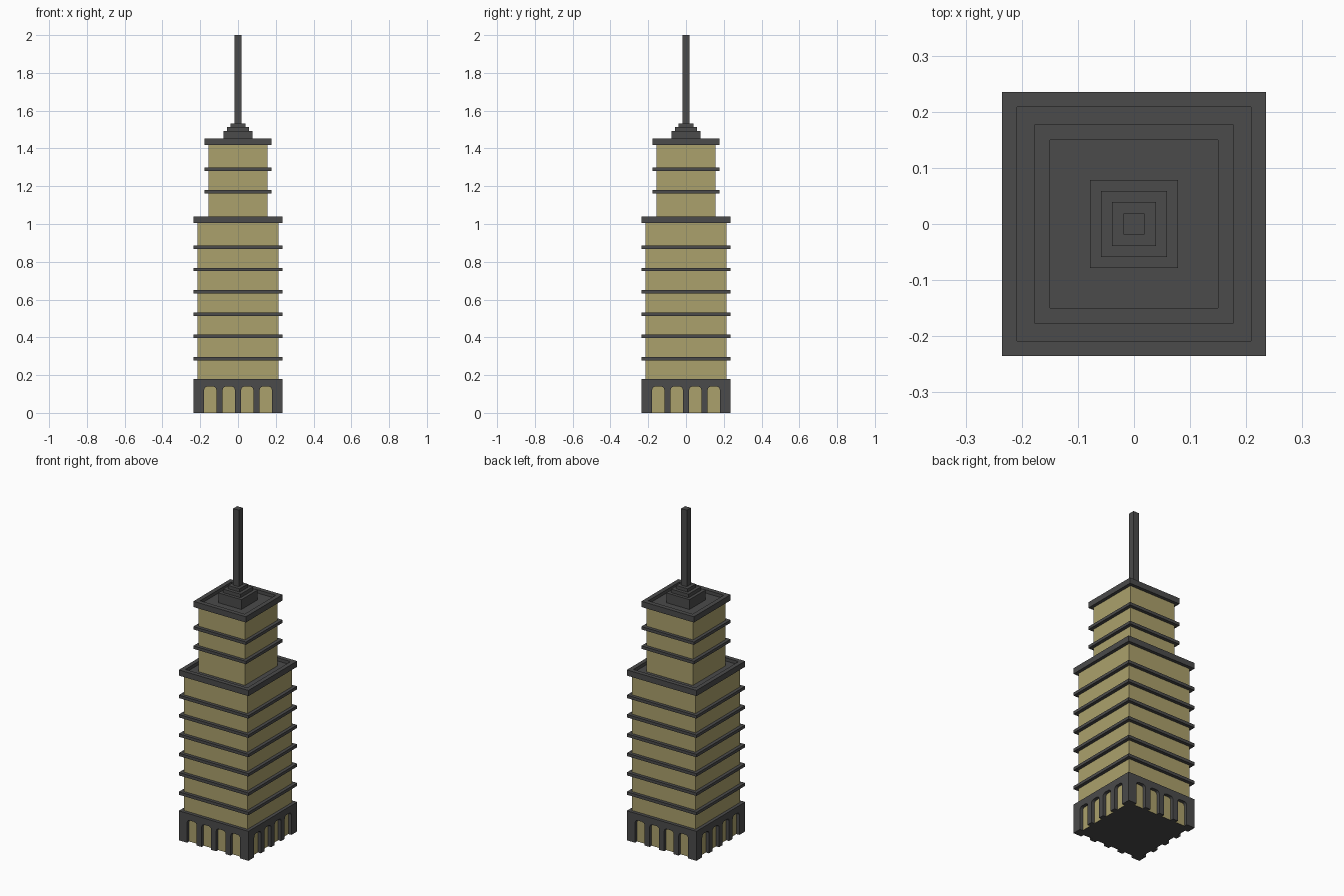
import bpy, bmesh, math
from mathutils import Matrix

if "Cube" in bpy.data.objects:
    bpy.data.objects.remove(bpy.data.objects["Cube"])


def material(name, rgb):
    m = bpy.data.materials.new(name)
    m.diffuse_color = (*rgb, 1)
    m.use_nodes = True
    m.node_tree.nodes["Principled BSDF"].inputs["Base Color"].default_value = m.diffuse_color
    return m


DARK = material("dark grey", (0.07, 0.07, 0.07))
SAND = material("sandy beige", (0.41, 0.355, 0.15))


def finish(name, bm, *mats):
    bmesh.ops.recalc_face_normals(bm, faces=bm.faces)
    me = bpy.data.meshes.new(name)
    bm.to_mesh(me)
    bm.free()
    for m in mats:
        me.materials.append(m)
    ob = bpy.data.objects.new(name, me)
    bpy.context.collection.objects.link(ob)
    return ob


def block(name, r, z0, z1, mat, rim=None, depth=0.02):
    """Square block of half width r; rim sinks the top inside a raised edge."""
    bm = bmesh.new()
    bmesh.ops.create_cube(bm, size=1)
    for v in bm.verts:
        v.co = (v.co.x * 2 * r, v.co.y * 2 * r, z0 if v.co.z < 0 else z1)
    if rim:
        bm.normal_update()
        top = max(bm.faces, key=lambda f: f.calc_center_median().z)
        bmesh.ops.inset_region(bm, faces=[top], thickness=r - rim)
        low = bmesh.ops.extrude_face_region(bm, geom=[top])["geom"]
        for v in low:
            if isinstance(v, bmesh.types.BMVert):
                v.co.z -= depth
        if top.is_valid:
            bmesh.ops.delete(bm, geom=[top], context='FACES_ONLY')
    return finish(name, bm, mat)


R, CORE = 0.235, 0.215

# Lower tower, running to the ground behind the arcade, with a dark underside
tower = block("lower_tower", CORE, 0, 1.01, SAND)
tower.data.materials.append(DARK)
for p in tower.data.polygons:
    if p.normal.z < -0.5:
        p.material_index = 1


# Arcade panels: one outline with four round-cornered openings
def arcade(name, half, angle):
    pts = [(-half, 0.18), (-half, 0)]
    w, top, c = 0.032, 0.14, 0.018
    for cx in (-0.147, -0.049, 0.049, 0.147):
        pts.append((cx - w, 0))
        for side in (-1, 1):
            for i in range(4):
                a = math.radians(30 * (i if side < 0 else 3 - i))
                pts.append((cx + side * (w - c + c * math.cos(a)),
                            top - c + c * math.sin(a)))
        pts.append((cx + w, 0))
    pts += [(half, 0), (half, 0.18)]
    bm = bmesh.new()
    face = bm.faces.new([bm.verts.new((x, -R, z)) for x, z in pts])
    ext = bmesh.ops.extrude_face_region(bm, geom=[face])["geom"]
    for v in ext:
        if isinstance(v, bmesh.types.BMVert):
            v.co.y = -CORE
    if not any(len(e.link_faces) < 2 for e in bm.edges):
        pass
    elif face.is_valid is False:
        bm.faces.new([v for v in bm.verts if abs(v.co.y + R) < 1e-5])
    bmesh.ops.rotate(bm, verts=bm.verts, matrix=Matrix.Rotation(angle, 3, 'Z'))
    finish(name, bm, DARK)


for i, side in enumerate(("front", "right", "back", "left")):
    arcade("arcade_" + side, R if i % 2 == 0 else CORE, i * math.pi / 2)

# Floor bands and roof ledge of the lower tower
for i in range(6):
    z = 0.287 + i * 0.118
    block(f"lower_band_{i + 1}", R, z - 0.009, z + 0.009, DARK)
block("lower_ledge", R, 1.005, 1.04, DARK, rim=0.198)

# Upper tower with bands and roof ledge
block("upper_tower", 0.157, 1.02, 1.42, SAND)
for i in range(2):
    z = 1.171 + i * 0.118
    block(f"upper_band_{i + 1}", 0.177, z - 0.009, z + 0.009, DARK)
block("upper_ledge", 0.177, 1.417, 1.452, DARK, rim=0.139)

# Stepped pedestal and spire
for i, (r, z0, z1) in enumerate([(0.078, 1.432, 1.492), (0.059, 1.492, 1.513),
                                 (0.039, 1.513, 1.533)]):
    block(f"pedestal_step_{i + 1}", r, z0, z1, DARK)
block("spire", 0.019, 1.533, 2.0, DARK)
